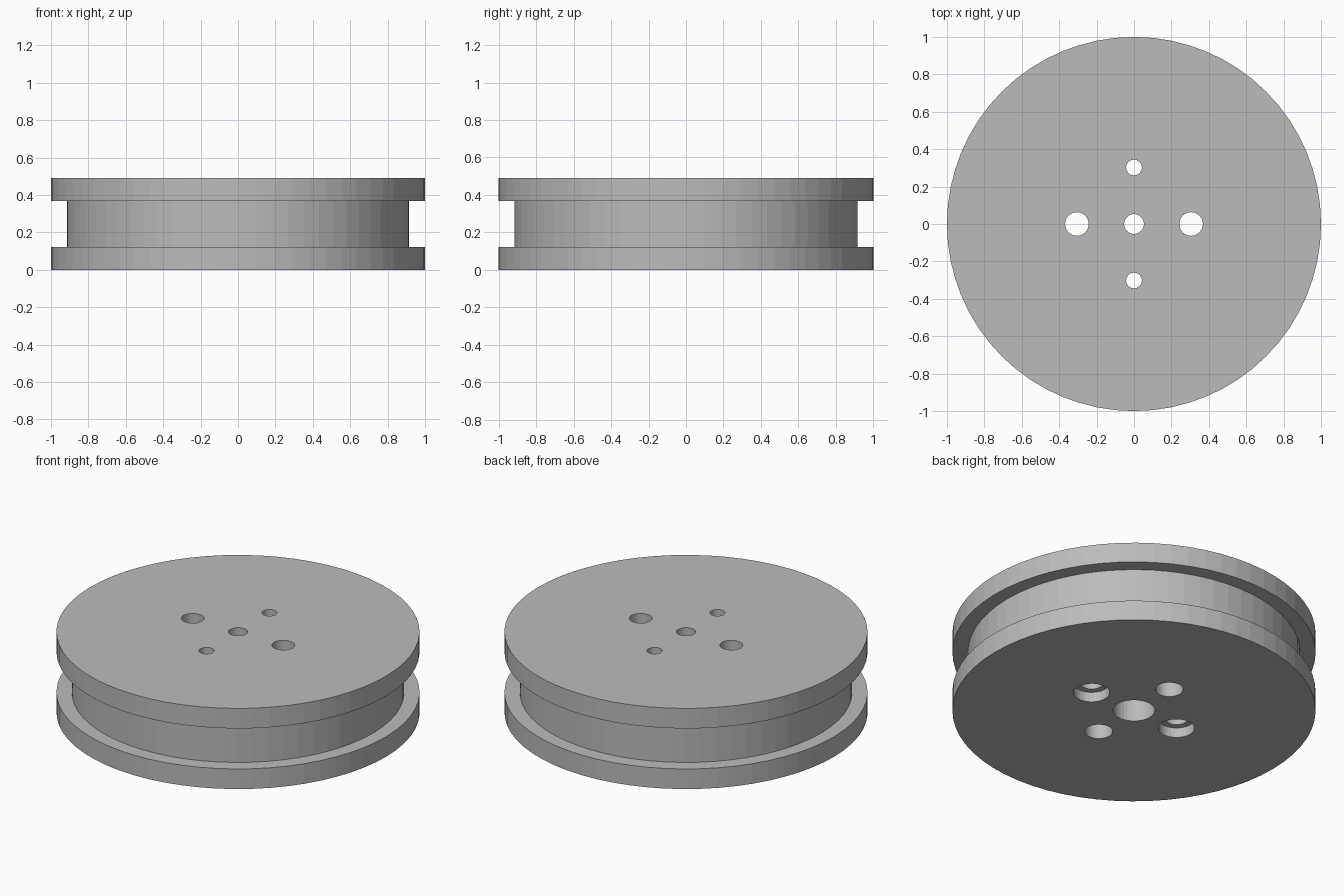
import bpy
import bmesh
from math import cos, sin, tau

cube = bpy.data.objects.get("Cube")
if cube:
    bpy.data.objects.remove(cube, do_unlink=True)

HEIGHT = 0.49
FLANGE = 0.122
OVER = 0.05  # cutters overshoot both faces

grey = bpy.data.materials.new("plain grey")
grey.use_nodes = True
colour = (0.5, 0.5, 0.5, 1)
grey.diffuse_color = colour
grey.node_tree.nodes["Principled BSDF"].inputs["Base Color"].default_value = colour


def lathe(name, profile, sides, centre=(0, 0)):
    """Closed turned solid from (radius, height) points, listed bottom to top."""
    bm = bmesh.new()
    rings = [[bm.verts.new((centre[0] + r * cos(tau * i / sides),
                            centre[1] + r * sin(tau * i / sides), z))
              for i in range(sides)] for r, z in profile]
    for low, high in zip(rings, rings[1:]):
        for i in range(sides):
            j = (i + 1) % sides
            bm.faces.new((low[i], low[j], high[j], high[i]))
    bm.faces.new(rings[0][::-1])
    bm.faces.new(rings[-1])
    mesh = bpy.data.meshes.new(name)
    bm.to_mesh(mesh)
    bm.free()
    mesh.materials.append(grey)
    obj = bpy.data.objects.new(name, mesh)
    bpy.context.collection.objects.link(obj)
    return obj


# Wheel with two flanges and a groove between them
groove = 0.915
wheel = lathe("grooved_wheel", [
    (1, 0), (1, FLANGE), (groove, FLANGE),
    (groove, HEIGHT - FLANGE), (1, HEIGHT - FLANGE), (1, HEIGHT)], 64)


def drill(name, centre, wide, narrow, depth):
    """Stepped hole: wide from below up to depth, narrow the rest of the way."""
    cutter = lathe(name, [(wide, -OVER), (wide, depth),
                          (narrow, depth), (narrow, HEIGHT + OVER)], 32, centre)
    cutter.hide_render = True
    cutter.hide_viewport = True
    cut = wheel.modifiers.new(name, "BOOLEAN")
    cut.operation = "DIFFERENCE"
    cut.solver = "EXACT"
    cut.object = cutter


# Axle bore, counterbored side holes, and front and back holes
drill("axle_bore_cutter", (0, 0), 0.115, 0.053, HEIGHT - FLANGE)
for side, x in (("left", 0.305), ("right", -0.305)):
    drill(side + "_hole_cutter", (x, 0), 0.10, 0.063, 0.06)
for side, y in (("back", 0.302), ("front", -0.302)):
    drill(side + "_hole_cutter", (0, y), 0.077, 0.042, HEIGHT - FLANGE)

# Bake the holes into the wheel and drop the cutters
graph = bpy.context.evaluated_depsgraph_get()
graph.update()
drilled = bpy.data.meshes.new_from_object(wheel.evaluated_get(graph))
cutters = [m.object for m in wheel.modifiers]
wheel.modifiers.clear()
wheel.data = drilled
for cutter in cutters:
    bpy.data.objects.remove(cutter, do_unlink=True)
